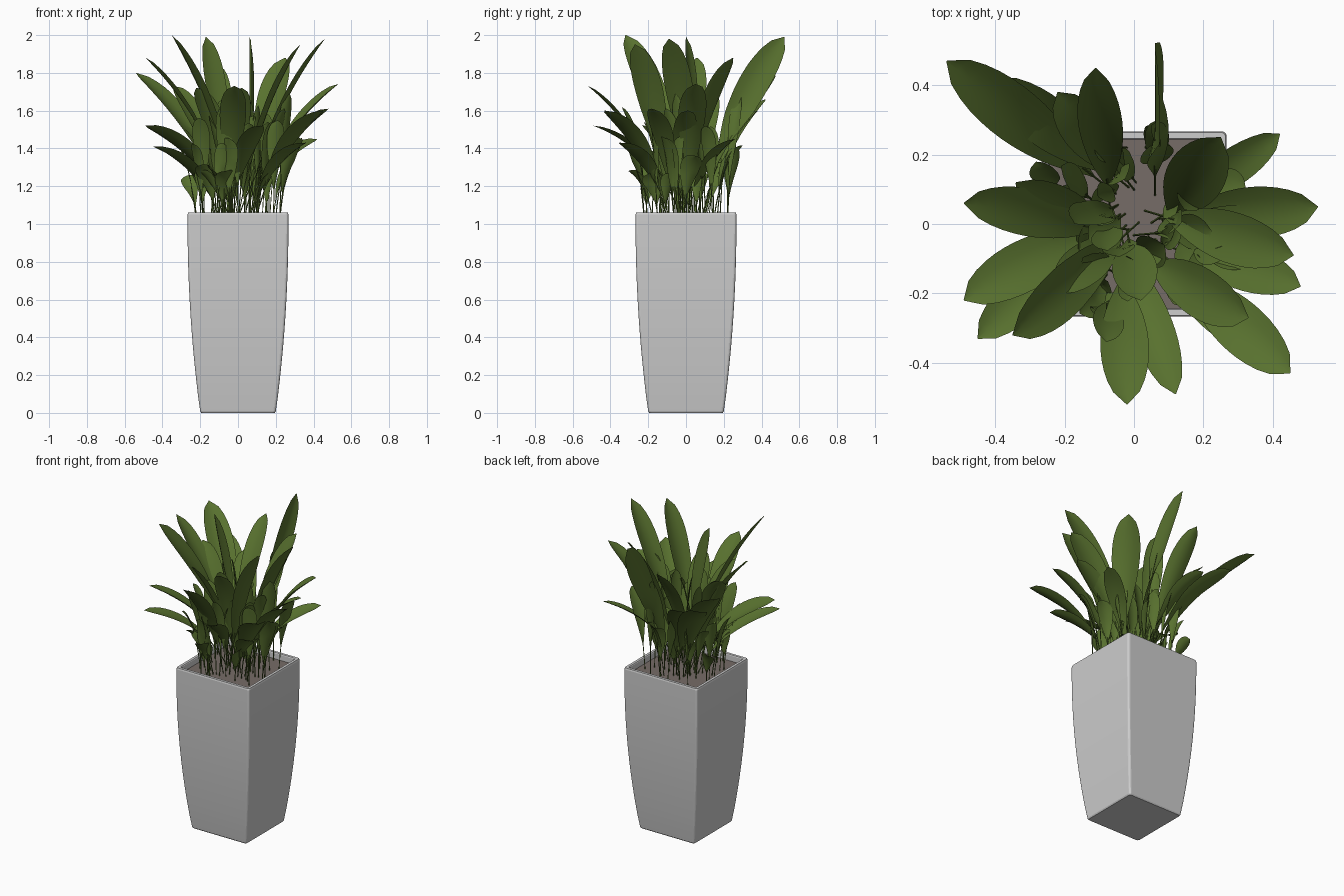
import bpy, bmesh, math, random
from mathutils import Vector, Matrix

random.seed(5)
cube = bpy.data.objects.get("Cube")
if cube:
    bpy.data.objects.remove(cube, do_unlink=True)

UP = Vector((0, 0, 1))
SOIL_Z = 1.02


def make_material(name, rgb):
    mat = bpy.data.materials.new(name)
    mat.use_nodes = True
    color = (*rgb, 1)
    mat.diffuse_color = color
    shader = next(n for n in mat.node_tree.nodes if n.type == "BSDF_PRINCIPLED")
    shader.inputs["Base Color"].default_value = color
    shader.inputs["Roughness"].default_value = 0.7
    return mat


def loft(bm, rings, closed):
    """Skin a series of point rows with quads and return the vertex rows."""
    rows = [[bm.verts.new(p) for p in ring] for ring in rings]
    for low, high in zip(rows, rows[1:]):
        count = len(low)
        for i in range(count if closed else count - 1):
            j = (i + 1) % count
            bm.faces.new((low[i], low[j], high[j], high[i]))
    return rows


def finish(bm, name, mat, angle):
    mesh = bpy.data.meshes.new(name)
    bm.to_mesh(mesh)
    bm.free()
    mesh.materials.append(mat)
    obj = bpy.data.objects.new(name, mesh)
    bpy.context.collection.objects.link(obj)
    bpy.ops.object.select_all(action="DESELECT")
    obj.select_set(True)
    bpy.context.view_layer.objects.active = obj
    bpy.ops.object.shade_smooth_by_angle(angle=math.radians(angle))


def rounded_square(half, z, radius=0.014, steps=4):
    points = []
    for corner in range(4):
        turn = corner * math.pi / 2
        middle = turn + math.pi / 4
        reach = (half - radius) * math.sqrt(2)
        for i in range(steps + 1):
            a = turn + i / steps * math.pi / 2
            points.append((math.cos(middle) * reach + math.cos(a) * radius,
                           math.sin(middle) * reach + math.sin(a) * radius, z))
    return points


def leaf(bm, base, tip, width, twist):
    """A thin stem that arches outward into a folded, pointed blade."""
    rise = min(0.85, 0.55 + (2 - tip.z) * 0.4)
    bend = base.lerp(tip, 0.27)
    bend.z = base.z + rise * (tip.z - base.z)

    def frame(t, turn=0.0):
        a, b = base.lerp(bend, t), bend.lerp(tip, t)
        along = (b - a).normalized()
        side = Matrix.Rotation(turn, 3, along) @ along.cross(UP).normalized()
        return a.lerp(b, t), side, side.cross(along)

    start = 0.2
    stem = []
    for i in range(7):
        p, side, normal = frame(i / 6 * (start + 0.1))
        stem.append([p + (normal * math.cos(k * math.pi / 2)
                          + side * math.sin(k * math.pi / 2)) * 0.003
                     for k in range(4)])
    loft(bm, stem, True)

    blade = []
    steps = 16
    peak = (2 / 3) ** 1.2 * (1 / 3) ** 0.6
    for i in range(steps + 1):
        s = i / steps
        p, side, normal = frame(start + (1 - start) * s, twist * min(1, s * 2))
        w = max(0.0015, width * s ** 1.2 * (1 - s) ** 0.6 / peak)
        blade.append([p + side * w * c + normal * w * 0.25 * c * c
                      for c in (-1, -0.5, 0, 0.5, 1)])
    loft(bm, blade, False)


def jitter(amount):
    return random.uniform(-amount, amount)


def root(tip, share, spread):
    """Where a leaf leaves the soil, kept inside the pot."""
    x, y = (max(-0.22, min(0.22, v * share + jitter(spread))) for v in tip.xy)
    return Vector((x, y, SOIL_Z - 0.01))


pot_grey = make_material("pot_grey", (0.61, 0.61, 0.61))
soil_brown = make_material("soil_brown", (0.18, 0.15, 0.135))
leaf_green = make_material("leaf_green", (0.098, 0.165, 0.028))

# Pot: bulging square shell with a flat rim and open inside
bm = bmesh.new()
profile = [(0.195, 0), (0.2, 0.008)]
for i in range(1, 13):
    z = i / 12 * 1.05
    profile.append((0.2 + 0.067 * (1 - (1 - z) ** 2), z))
profile += [(0.264, 1.06), (0.247, 1.06), (0.244, 1.055), (0.242, 0.98)]
rows = loft(bm, [rounded_square(h, z) for h, z in profile], True)
bm.faces.new(rows[0][::-1])
finish(bm, "planter_pot", pot_grey, 8)

# Soil
bm = bmesh.new()
bm.faces.new([bm.verts.new(p) for p in rounded_square(0.244, SOIL_Z)])
finish(bm, "soil", soil_brown, 30)

# Large leaves: tip position, half width, twist
LARGE = [
    (-0.54, 0.47, 1.8, 0.08, 0),
    (-0.4, 0.42, 1.66, 0.075, -0.2),
    (-0.22, 0.38, 1.6, 0.07, -0.2),
    (-0.11, 0.45, 1.84, 0.065, -0.2),
    (0.06, 0.52, 1.99, 0.08, 1.5),
    (0.25, 0.25, 1.88, 0.085, 0),
    (0.42, 0.26, 1.45, 0.055, 0.2),
    (0.53, 0.05, 1.74, 0.075, 0.15),
    (0.45, 0.01, 1.6, 0.06, 0),
    (0.46, -0.09, 1.98, 0.075, 0.15),
    (0.48, -0.18, 1.61, 0.065, -0.2),
    (0.45, -0.43, 1.6, 0.075, 0),
    (0.36, -0.35, 1.43, 0.065, 0),
    (0.12, -0.49, 1.52, 0.06, 0),
    (-0.02, -0.52, 1.73, 0.07, 0),
    (-0.35, -0.32, 2, 0.075, -0.4),
    (-0.17, 0, 1.99, 0.06, 0.7),
    (-0.22, -0.2, 1.72, 0.065, 0.3),
    (-0.45, -0.33, 1.41, 0.065, 0),
    (-0.49, -0.22, 1.52, 0.075, 0.2),
    (-0.49, 0.06, 1.88, 0.07, 0.2),
    (-0.34, 0.12, 1.73, 0.065, -0.4),
    (0.33, -0.27, 1.95, 0.075, 0.3),
    (0.02, -0.22, 1.72, 0.065, 0),
]
bm = bmesh.new()
for x, y, z, width, twist in LARGE:
    tip = Vector((x, y, z))
    leaf(bm, root(tip, 0.12, 0.06), tip, width, twist)
finish(bm, "large_leaves", leaf_green, 80)

# Small leaves filling the clump, standing nearly upright around it
bm = bmesh.new()
for i in range(60):
    a = math.radians(random.uniform(72, 390))
    r = random.uniform(0.1, 0.36)
    tip = Vector((r * math.cos(a), r * math.sin(a), random.uniform(1.25, 1.7)))
    leaf(bm, root(tip, 0.72, 0.07), tip, random.uniform(0.03, 0.055), jitter(0.7))
finish(bm, "small_leaves", leaf_green, 80)
